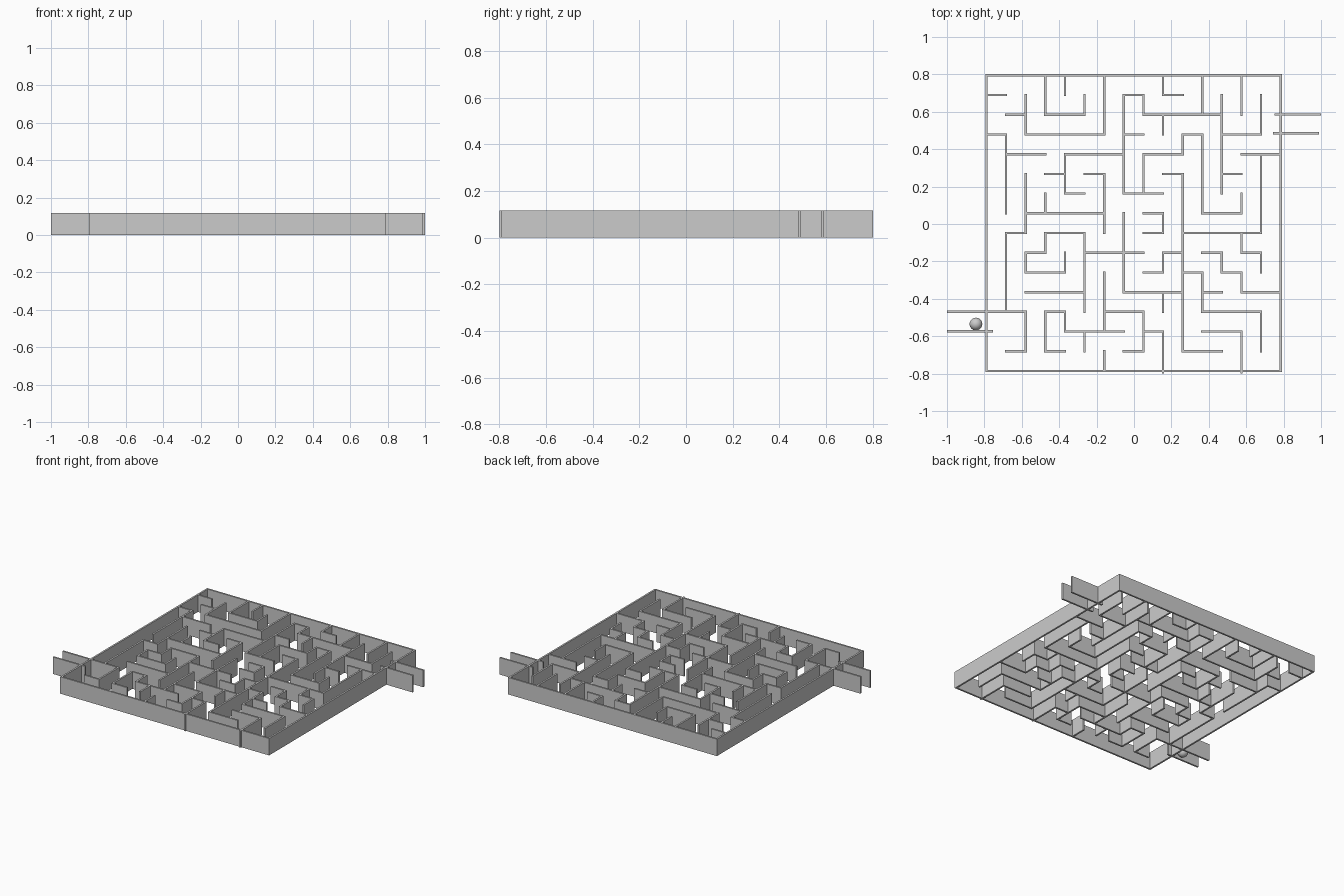
import bpy, bmesh
from mathutils import Matrix, Vector

if "Cube" in bpy.data.objects:
    bpy.data.objects.remove(bpy.data.objects["Cube"])

H, T = 0.116, 0.012           # wall height and thickness
X0, DX = -0.789, 0.1049       # column grid lines
Y0, DY = 0.795, 0.1054        # row grid lines, counted from the back


def gx(i):
    return X0 + DX * i


def gy(j):
    return Y0 - DY * j


def make_walls(name, boxes):
    """One object from (x0, x1, y0, y1) wall rectangles."""
    bm = bmesh.new()
    for xa, xb, ya, yb in boxes:
        m = (Matrix.Translation(Vector(((xa + xb) / 2, (ya + yb) / 2, H / 2)))
             @ Matrix.Diagonal((abs(xb - xa), abs(yb - ya), H, 1)))
        bmesh.ops.create_cube(bm, size=1, matrix=m)
    me = bpy.data.meshes.new(name)
    bm.to_mesh(me)
    bm.free()
    ob = bpy.data.objects.new(name, me)
    bpy.context.collection.objects.link(ob)
    return ob


def across(xa, xb, y):
    return (xa, xb, y - T / 2, y + T / 2)


def along(x, ya, yb):
    return (x - T / 2, x + T / 2, yb, ya)


# Inner walls running left to right: row -> column spans
rows = {
    1: [(0, 1), (7, 8), (9, 10)],
    2: [(1, 2), (3, 5), (8, 12)],
    3: [(0, 1), (2, 6), (7, 8), (10, 11), (12, 14)],
    4: [(1, 3), (4, 7), (8, 10), (13, 15)],
    5: [(3, 4), (5, 6), (9, 10), (12, 13)],
    6: [(4, 5), (7, 9)],
    7: [(2, 6), (8, 9), (11, 13)],
    8: [(1, 2), (3, 5), (8, 9), (10, 14)],
    9: [(2, 3), (5, 8), (9, 10), (11, 12), (13, 14)],
    10: [(2, 4), (8, 9), (10, 11), (12, 13)],
    11: [(2, 5), (7, 10), (11, 12), (13, 15)],
    12: [(0, 2), (3, 4), (6, 8), (11, 14)],
    13: [(4, 7), (8, 9), (11, 13)],
    14: [(1, 2), (3, 4), (7, 8), (10, 12)],
}
# Inner walls running back to front: column -> row spans
cols = {
    1: [(3, 7), (8, 12)],
    2: [(1, 3), (5, 8), (9, 10), (12, 14)],
    3: [(0, 2), (6, 7), (8, 9), (12, 14)],
    4: [(0, 1), (4, 6), (9, 10), (12, 13)],
    5: [(1, 2), (8, 12), (13, 14)],
    6: [(0, 3), (5, 8), (10, 13), (14, 15)],
    7: [(1, 6), (7, 11)],
    8: [(1, 2), (4, 6), (12, 14)],
    9: [(0, 1), (2, 3), (7, 8), (9, 10), (11, 12), (13, 15)],
    10: [(3, 4), (5, 14)],
    11: [(0, 2), (3, 7), (10, 12)],
    12: [(1, 6), (9, 10)],
    13: [(0, 2), (6, 7), (8, 9), (10, 11), (13, 15)],
    14: [(1, 3), (4, 8), (9, 10), (12, 14)],
}
e = T / 2
make_walls("cross_walls", [across(gx(a) - e, gx(b) + e, gy(j))
                           for j, spans in rows.items() for a, b in spans])
# The two long front dividers poke slightly through the front wall
make_walls("lengthwise_walls",
           [along(gx(i), gy(a) + e, -0.8 if (a, b) == (13, 15) else gy(b) - e)
            for i, spans in cols.items() for a, b in spans])

# Outer frame
make_walls("outer_frame", [
    across(gx(0) - e, gx(15) + e, gy(0)), across(gx(0) - e, gx(15) + e, gy(15)),
    along(gx(0), gy(0) + e, gy(15) - e), along(gx(15), gy(0) + e, gy(15) - e)])

# Entrance and exit corridors
make_walls("entrance_corridor", [across(-1, gx(0), gy(12)),
                                 across(-1, -0.755, -0.574)])
make_walls("exit_corridor", [across(0.75, 1, 0.586), across(0.742, 0.99, 0.485)])

# Ball waiting in the entrance
bpy.ops.mesh.primitive_uv_sphere_add(segments=32, ring_count=16, radius=0.034,
                                     location=(-0.845, -0.535, 0.034))
bpy.context.object.name = "ball"
bpy.ops.object.shade_smooth_by_angle()
